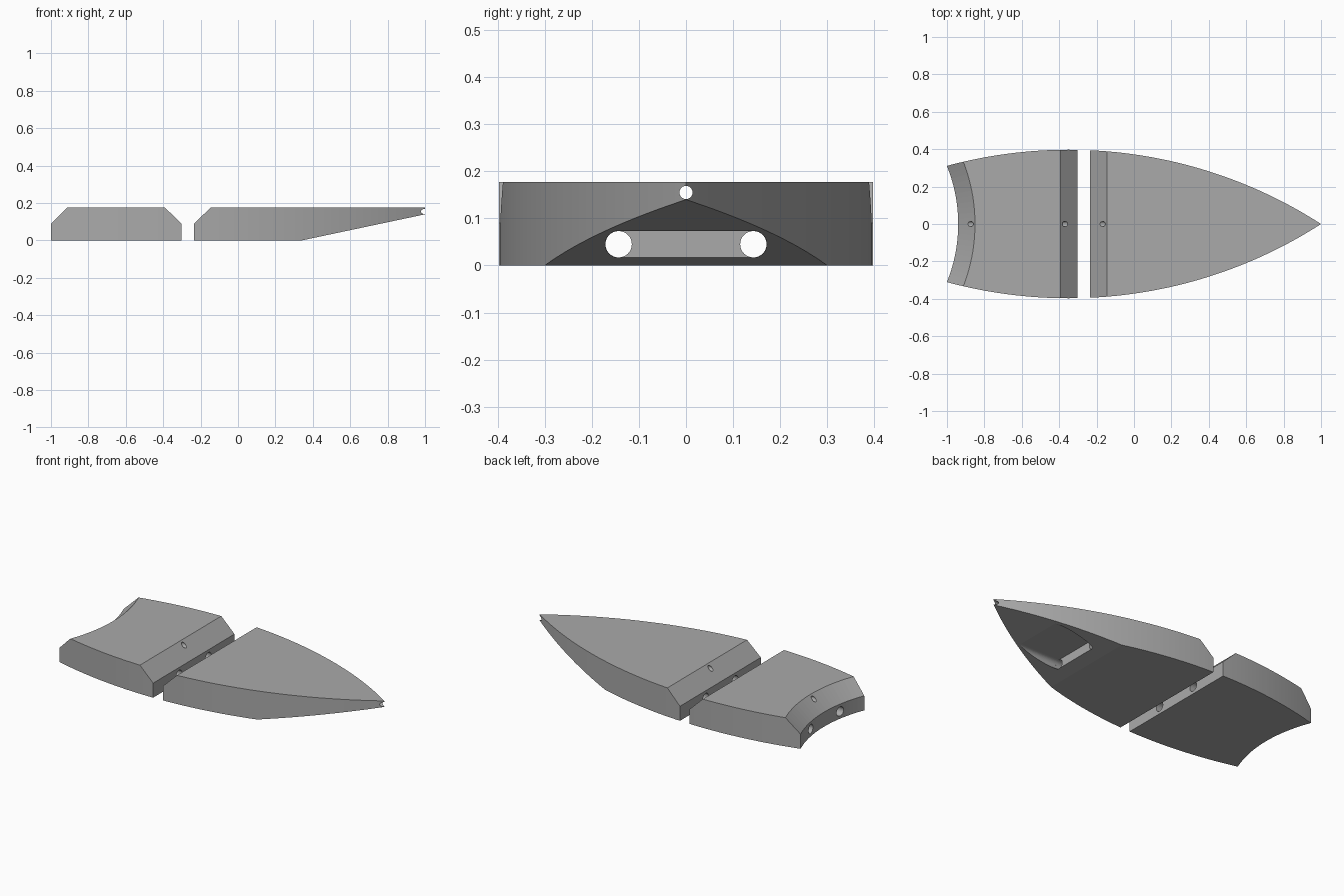
import bpy, bmesh, math
from mathutils import Matrix, Vector

if "Cube" in bpy.data.objects:
    bpy.data.objects.remove(bpy.data.objects["Cube"], do_unlink=True)

H, MID = 0.177, 0.09           # body height, start of the top bevels
APEX, WIDE = -0.35, 0.397      # widest station and half width there
R = ((1 - APEX) ** 2 + WIDE ** 2) / (2 * WIDE)

grey = bpy.data.materials.new("matte grey")
grey.use_nodes = True
colour = (0.4, 0.4, 0.4, 1)
grey.diffuse_color = colour
grey.node_tree.nodes["Principled BSDF"].inputs["Base Color"].default_value = colour


def make_object(name, bm):
    bmesh.ops.recalc_face_normals(bm, faces=bm.faces)
    mesh = bpy.data.meshes.new(name)
    bm.to_mesh(mesh)
    bm.free()
    mesh.materials.append(grey)
    obj = bpy.data.objects.new(name, mesh)
    bpy.context.collection.objects.link(obj)
    return obj


def prism(name, points, direction):
    """Extrude a closed outline along a direction."""
    bm = bmesh.new()
    face = bm.faces.new([bm.verts.new(p) for p in points])
    out = bmesh.ops.extrude_face_region(bm, geom=[face])
    verts = [g for g in out["geom"] if isinstance(g, bmesh.types.BMVert)]
    bmesh.ops.translate(bm, verts=verts, vec=direction)
    return make_object(name, bm)


def boolean(obj, cutter, operation):
    """Apply one boolean and remove its cutter."""
    cutter.hide_render = True
    mod = obj.modifiers.new("cut", "BOOLEAN")
    mod.operation, mod.solver, mod.object = operation, "EXACT", cutter
    graph = bpy.context.evaluated_depsgraph_get()
    mesh = bpy.data.meshes.new_from_object(obj.evaluated_get(graph))
    obj.modifiers.clear()
    obj.data = mesh
    bpy.data.objects.remove(cutter, do_unlink=True)


def half_width(x):
    return max(0, WIDE - R + math.sqrt(R * R - (x - APEX) ** 2))


def hull(name, x0, x1, steps):
    """Upright block bounded by the two curved sides."""
    xs = [x0 + (x1 - x0) * i / steps for i in range(steps + 1)]
    left = [(x, half_width(x), 0) for x in xs]
    right = [(x, -y, 0) for x, y, _ in reversed(left) if y > 1e-5]
    return prism(name, left + right, Vector((0, 0, H)))


def side_profile(points):
    return prism("profile_cutter", [(x, -0.6, z) for x, z in points], Vector((0, 1.2, 0)))


def bore(y, z, radius):
    """Lengthwise round hole cutter."""
    bm = bmesh.new()
    place = Matrix.Translation((0, y, z)) @ Matrix.Rotation(math.pi / 2, 4, "Y")
    bmesh.ops.create_cone(bm, cap_ends=True, segments=32, radius1=radius,
                          radius2=radius, depth=2.6, matrix=place)
    return make_object("bore_cutter", bm)


# Pointed front section: bevelled rear edge and rising underside
front = hull("front_section", -0.235, 1.0, 64)
boolean(front, side_profile([(-0.235, -0.1), (-0.235, MID), (-0.145, H), (-0.125, 0.196),
                             (1.2, 0.196), (1.2, 0.182), (0.34, 0), (0.34, -0.1)]), "INTERSECT")

# Rear section: bevelled front edge
rear = hull("rear_section", -1.08, -0.302, 48)
boolean(rear, side_profile([(-1.2, -0.1), (-0.302, -0.1), (-0.302, MID),
                            (-0.392, H), (-0.412, 0.196), (-1.2, 0.196)]), "INTERSECT")

# Concave tail end with a conical top bevel
bm = bmesh.new()
rings = []
for z, radius in [(-0.1, 0.83), (MID, 0.83), (H, 0.92), (0.22, 0.9645)]:
    rings.append(bmesh.ops.create_circle(bm, segments=192, radius=radius,
                 matrix=Matrix.Translation((-1.77, 0, z)))["verts"])
for low, high in zip(rings, rings[1:]):
    for i in range(len(low)):
        j = (i + 1) % len(low)
        bm.faces.new((low[i], low[j], high[j], high[i]))
bm.faces.new(rings[0])
bm.faces.new(rings[-1])
boolean(rear, make_object("tail_cutter", bm), "DIFFERENCE")

# Slotted pocket in the rising underside
slot = []
for side in (1, -1):
    for i in range(17):
        a = side * math.pi / 2 - math.pi / 2 + math.pi * (i / 16 - 0.5) + math.pi / 2 * (1 - side)
        a = math.pi * (i / 16 - 0.5) + (0 if side > 0 else math.pi)
        slot.append((0.415, side * 0.143 + 0.0285 * math.cos(a), 0.045 + 0.0285 * math.sin(a)))
boolean(front, prism("pocket_cutter", slot, Vector((0.8, 0, 0))), "DIFFERENCE")

# Lengthwise cord holes through both sections
for section in (front, rear):
    for y, z, radius in [(-0.143, 0.045, 0.028), (0.143, 0.045, 0.028), (0, 0.155, 0.014)]:
        boolean(section, bore(y, z, radius), "DIFFERENCE")
